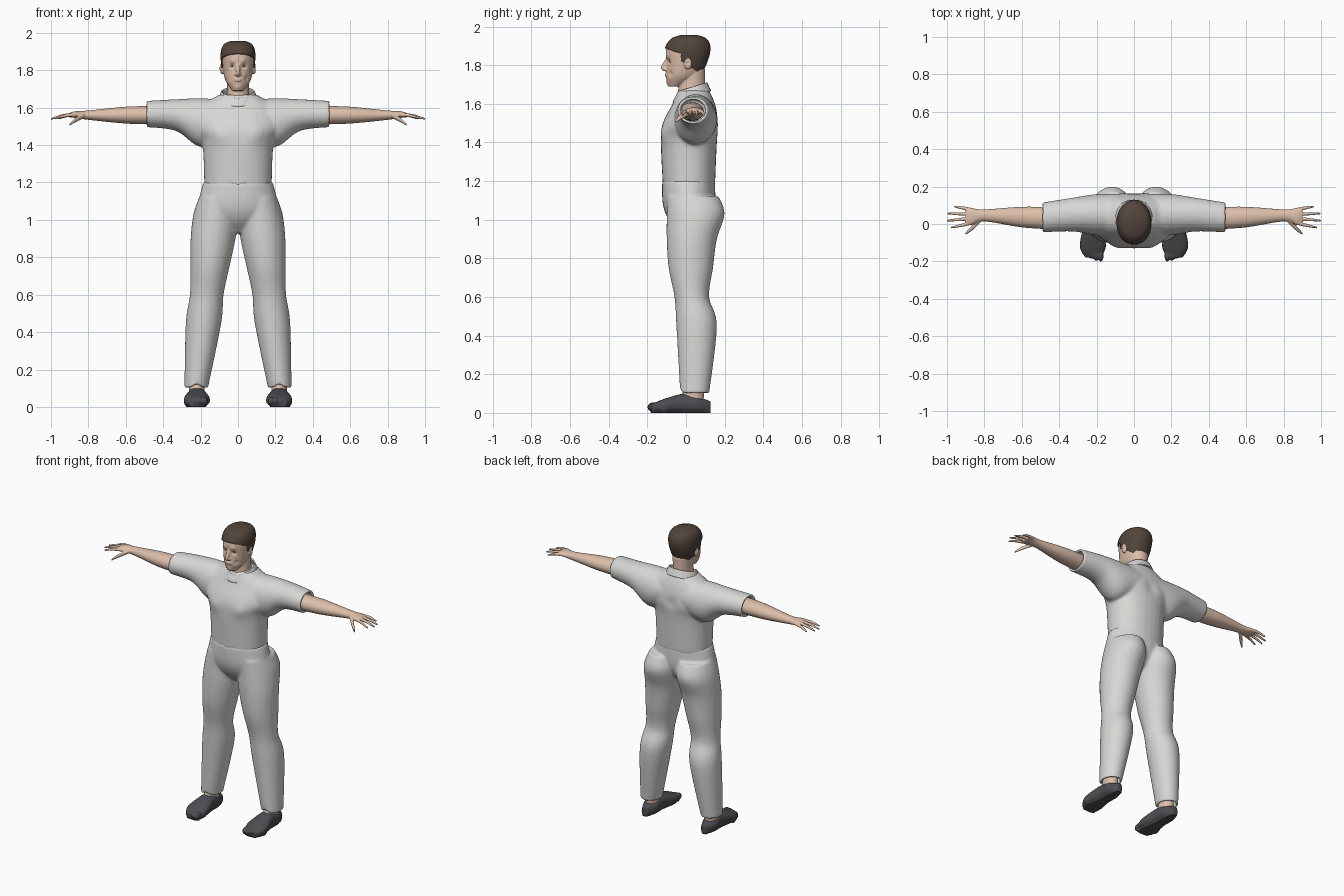
import bpy, bmesh, math
from mathutils import Vector, Matrix

cube = bpy.data.objects.get("Cube")
if cube:
    bpy.data.objects.remove(cube, do_unlink=True)


def material(name, red, green, blue):
    mat = bpy.data.materials.new(name)
    mat.use_nodes = True
    mat.diffuse_color = (red, green, blue, 1)
    mat.node_tree.nodes["Principled BSDF"].inputs["Base Color"].default_value = mat.diffuse_color
    return mat


cloth = material("pale cloth", .68, .68, .66)
skin = material("skin", .72, .52, .4)
hair_brown = material("dark brown hair", .085, .06, .045)
shoe_grey = material("charcoal shoe", .075, .075, .085)
eye_white = material("eye white", .75, .73, .7)
iris_brown = material("brown iris", .12, .07, .04)

SIDES = (("left", 1), ("right", -1))
# Axes spanning the rings of a loft that runs along x, y or z
X, Y, Z = Matrix.Identity(3)
PLANES = {"X": (Y, Z), "Y": (X, Z), "Z": (X, Y)}


def upright(rows, x=0, lean=0):
    """Turn rows of height, front, back and half width into loft stations."""
    return [(x - lean * z, (front + back) / 2, z, half, (back - front) / 2)
            for z, front, back, half in rows]


def curve_through(stations, steps):
    """Smoothly interpolate stations of any length."""
    padded = [stations[0], *stations, stations[-1]]
    smooth = []
    for before, start, end, after in zip(padded, padded[1:], padded[2:], padded[3:]):
        for step in range(steps):
            t = step / steps
            smooth.append([b + t / 2 * (c - a + t * (2 * a - 5 * b + 4 * c - d + t * (3 * (b - c) + d - a)))
                           for a, b, c, d in zip(before, start, end, after)])
    return smooth + [list(stations[-1])]


def loft(bm, axis, stations, side=1, power=1, hollow=False, steps=6, sides=32, caps=True):
    """Skin rings of x, y, z and two radii; hollow sinks an opening in the far end."""
    rings = curve_through(stations, steps)
    if hollow:
        for source in (rings[-1], rings[-3]):
            rings.append(source[:3] + [radius * .8 for radius in source[3:]])
    across, up = PLANES[axis]
    angles = [math.tau * i / sides for i in range(sides)]

    def bend(value):
        return math.copysign(abs(value) ** power, value)

    loops = []
    for x, y, z, wide, tall in rings:
        centre = Vector((x * side, y, z))
        loops.append([bm.verts.new(centre + across * wide * bend(math.cos(angle))
                                   + up * tall * bend(math.sin(angle))) for angle in angles])
    for low, high in zip(loops, loops[1:]):
        for i in range(sides):
            bm.faces.new((low[i - 1], low[i], high[i], high[i - 1]))
    if caps:
        bm.faces.new(loops[0])
        bm.faces.new(loops[-1])


def ball(bm, centre, radii, side=1):
    x, y, z = centre
    place = Matrix.Translation((x * side, y, z)) @ Matrix.Diagonal((*radii, 1))
    bmesh.ops.create_uvsphere(bm, u_segments=20, v_segments=12, radius=1, matrix=place)


def finish(name, bm, mat, voxel=0, relax=4):
    """Make the object and, given a voxel size, fuse its volumes into one skin."""
    bmesh.ops.recalc_face_normals(bm, faces=bm.faces)
    mesh = bpy.data.meshes.new(name)
    bm.to_mesh(mesh)
    bm.free()
    part = bpy.data.objects.new(name, mesh)
    bpy.context.collection.objects.link(part)
    if voxel:
        fuse = part.modifiers.new("fuse", "REMESH")
        fuse.mode, fuse.voxel_size = "VOXEL", voxel
        soften = part.modifiers.new("soften", "SMOOTH")
        soften.factor, soften.iterations = .5, relax
        depsgraph = bpy.context.evaluated_depsgraph_get()
        baked = bpy.data.meshes.new_from_object(part.evaluated_get(depsgraph))
        part.modifiers.clear()
        part.data = baked
    part.data.materials.clear()
    part.data.materials.append(mat)
    for face in part.data.polygons:
        face.use_smooth = True
    return part


def sculpt(part, centre, radius, push):
    """Push a soft dent or swelling into both mirrored halves."""
    for vert in part.data.vertices:
        x, y, z = vert.co
        distance = (Vector((abs(x), y, z)) - Vector(centre)).length / radius
        vert.co += Vector(push) * math.exp(-2 * distance ** 2)


def thicken(part, depth):
    part.modifiers.new("thickness", "SOLIDIFY").thickness = depth


# Shirt: body and two open sleeves
bm = bmesh.new()
loft(bm, "Z", upright([(1.17, -.12, .15, .18), (1.4, -.13, .16, .19), (1.5, -.12, .17, .23),
                       (1.6, -.07, .15, .2), (1.67, -.04, .12, .1)]), power=.92)
sleeve = [(.05, .05, 1.54, .11, .1), (.2, .05, 1.52, .11, .13),
          (.33, .05, 1.56, .09, .085), (.49, .035, 1.566, .08, .07)]
for label, side in SIDES:
    loft(bm, "X", sleeve, side, hollow=True)
shirt = finish("shirt", bm, cloth, voxel=.008, relax=8)
sculpt(shirt, centre=(.1, -.12, 1.45), radius=.07, push=(0, -.01, 0))
sculpt(shirt, centre=(0, .17, 1.5), radius=.06, push=(0, -.01, 0))

# Collar: a band around the neck, higher at the back and dipped in front
bm = bmesh.new()
loft(bm, "Z", upright([(1.64, -.07, .13, .11), (1.69, -.05, .11, .09)]), caps=False)
for vert in bm.verts:
    vert.co.z += (vert.co.y - .04) * .3
collar = finish("collar", bm, cloth)
sculpt(collar, centre=(0, -.05, 1.66), radius=.035, push=(0, 0, -.02))
thicken(collar, .008)

# Trousers: hips and two open legs
bm = bmesh.new()
loft(bm, "Z", upright([(1.2, -.125, .15, .187), (1.08, -.12, .15, .21),
                       (1, -.09, .12, .17), (.93, -.03, .05, .04)]))
leg = upright([(1.12, -.1, .17, .1), (1.03, -.1, .2, .12), (.9, -.1, .16, .12), (.75, -.09, .14, .105),
               (.6, -.06, .12, .09), (.45, -.05, .16, .095), (.1, -.03, .12, .063)], x=.235, lean=.113)
for label, side in SIDES:
    loft(bm, "Z", leg, side, hollow=True)
trousers = finish("trousers", bm, cloth, voxel=.008, relax=8)
sculpt(trousers, centre=(0, -.125, 1.2), radius=.02, push=(0, 0, -.01))
sculpt(trousers, centre=(.22, -.03, .1), radius=.04, push=(0, 0, .02))

# Head with neck, nose, lips and ears
skull = upright([(1.69, -.09, -.03, .03), (1.74, -.103, .06, .065), (1.8, -.1, .1, .08),
                 (1.88, -.103, .12, .086), (1.93, -.07, .1, .07), (1.95, -.02, .05, .03)])
bm = bmesh.new()
loft(bm, "Z", skull, power=.95)
loft(bm, "Z", upright([(1.6, -.04, .11, .08), (1.68, -.04, .1, .06), (1.78, -.02, .1, .06)]))
loft(bm, "Z", upright([(1.83, -.108, -.09, .009), (1.79, -.13, -.09, .012), (1.77, -.12, -.09, .012)]))
for lip_height in (1.745, 1.755):
    ball(bm, (0, -.1, lip_height), (.022, .011, .005))
for label, side in SIDES:
    ball(bm, (.012, -.105, 1.778), (.008, .01, .007), side)
    ball(bm, (.086, .01, 1.81), (.01, .02, .032), side)
head = finish("head", bm, skin, voxel=.004)
sculpt(head, centre=(.031, -.09, 1.822), radius=.019, push=(0, .013, 0))
sculpt(head, centre=(.03, -.1, 1.85), radius=.02, push=(0, -.005, 0))
sculpt(head, centre=(.05, -.085, 1.755), radius=.022, push=(-.004, .006, 0))
sculpt(head, centre=(0, -.1, 1.705), radius=.02, push=(0, -.006, 0))
sculpt(head, centre=(.096, .008, 1.81), radius=.01, push=(-.006, 0, 0))

# Eyes, each with a small iris
for label, side in SIDES:
    bm = bmesh.new()
    ball(bm, (.031, -.074, 1.823), (.014, .014, .008), side)
    finish(label + "_eye", bm, eye_white)
    bm = bmesh.new()
    ball(bm, (.031, -.0865, 1.823), (.005, .003, .005), side)
    finish(label + "_iris", bm, iris_brown)

# Hair: a larger skull trimmed along the hairline, sideburn and nape
bm = bmesh.new()
grow = .007
loft(bm, "Z", [(x, y, z + grow, wide + grow, deep + grow) for x, y, z, wide, deep in skull],
     power=.95, steps=8, sides=48)
cuts = [(Vector((0, -.1, 1.885)), Vector((0, .35, 1))),
        (Vector((0, -.02, 1.8)), Vector((0, 1, .12))),
        (Vector((0, .06, 1.768)), Vector((0, .62, 1))),
        (Vector((0, 0, 1.762)), Z)]
for point, normal in cuts:
    bmesh.ops.bisect_plane(bm, geom=bm.verts[:] + bm.edges[:] + bm.faces[:], plane_co=point, plane_no=normal)
bare = []
for face in bm.faces:
    middle = face.calc_center_median()
    crown, *back = [(middle - point).dot(normal) > 0 for point, normal in cuts]
    if not (crown or all(back)):
        bare.append(face)
bmesh.ops.delete(bm, geom=bare, context="FACES")
thicken(finish("hair", bm, hair_brown), .009)

for label, side in SIDES:
    # Arm and palm
    bm = bmesh.new()
    loft(bm, "X", [(.42, .03, 1.56, .06, .05), (.6, .037, 1.56, .055, .045), (.8, .046, 1.56, .032, .025),
                   (.87, .04, 1.563, .046, .018), (.9, .04, 1.56, .044, .012)], side)
    # Fingers fan out from the palm, the middle ones longest
    for k in range(4):
        root = Vector((.87, .005 + .024 * k, 1.562))
        tip = Vector((1.003 - .014 * (k - 1.3) ** 2, -.02 + .038 * k, 1.54))
        middle = root.lerp(tip, .5) + Z * .006
        loft(bm, "X", [(*root, .01, .01), (*middle, .009, .009), (*tip, .005, .005)], side, sides=12)
    loft(bm, "X", [(.82, .025, 1.56, .016, .014), (.87, -.025, 1.533, .014, .012),
                   (.902, -.053, 1.508, .006, .006)], side, sides=12)
    finish(label + "_arm", bm, skin, voxel=.004, relax=3)

    # Ankle
    bm = bmesh.new()
    loft(bm, "Z", upright([(.05, -.03, .09, .042), (.2, 0, .1, .04)], x=.22), side)
    finish(label + "_ankle", bm, skin)

    # Shoe with toe ridges and a flat sole
    bm = bmesh.new()
    outline = [(.128, .02, .03), (.06, .05, .042), (-.01, .052, .05), (-.12, .07, .035), (-.18, .04, .022)]
    loft(bm, "Y", [(.22, y, height, half, height) for y, half, height in outline], side, power=.8)
    for k in range(5):
        ball(bm, (.178 + .024 * k, -.168 + .0035 * k * k, .03), (.016, .033, .025), side)
    shoe = finish(label + "_shoe", bm, shoe_grey, voxel=.005, relax=3)
    for vert in shoe.data.vertices:
        if vert.co.z < .008:
            vert.co.z = 0
